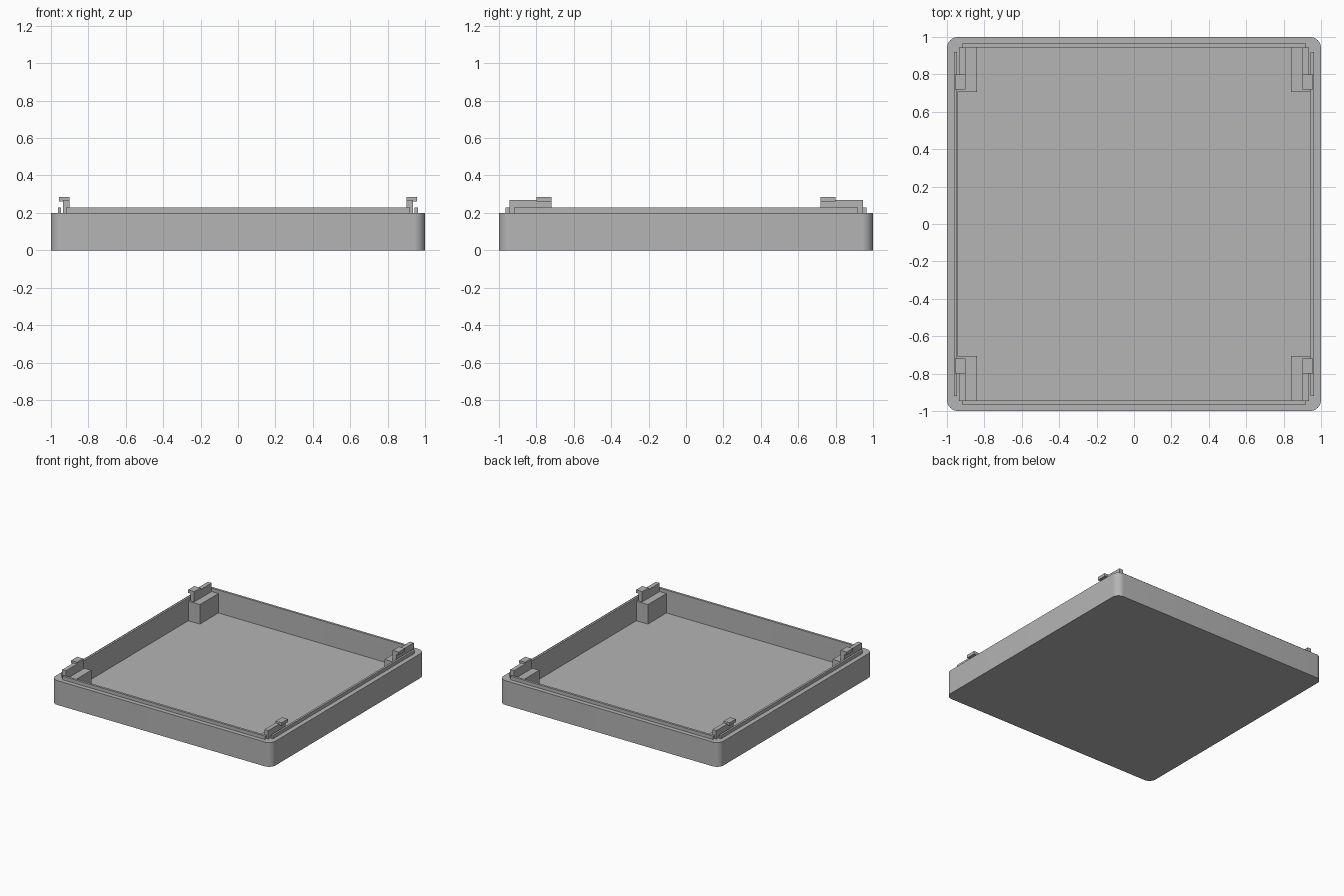
import bpy, bmesh, math
from mathutils import Vector

default = bpy.data.objects.get("Cube")
if default:
    bpy.data.objects.remove(default, do_unlink=True)

# Single grey plastic
grey = bpy.data.materials.new("grey_plastic")
grey.use_nodes = True
colour = (0.46, 0.46, 0.46, 1)
grey.diffuse_color = colour
grey.node_tree.nodes["Principled BSDF"].inputs["Base Color"].default_value = colour


def add_box(bm, low, high):
    low, high = Vector(low), Vector(high)
    verts = bmesh.ops.create_cube(bm, size=1)["verts"]
    for v in verts:
        v.co = (low + high) / 2 + v.co * (high - low)
    return verts


def finish(bm, name):
    bmesh.ops.recalc_face_normals(bm, faces=bm.faces)
    mesh = bpy.data.meshes.new(name)
    bm.to_mesh(mesh)
    bm.free()
    mesh.materials.append(grey)
    obj = bpy.data.objects.new(name, mesh)
    bpy.context.collection.objects.link(obj)
    return obj


def box(name, low, high):
    bm = bmesh.new()
    # Sorting the limits lets mirrored parts share one description
    add_box(bm, [min(p) for p in zip(low, high)], [max(p) for p in zip(low, high)])
    return finish(bm, name)


RIM, FLOOR, INNER = 0.2, 0.04, 0.945

# Tray: rounded block with its top inset and sunk to the floor
bm = bmesh.new()
add_box(bm, (-1, -1, 0), (1, 1, RIM))
upright = [e for e in bm.edges if abs(e.verts[0].co.z - e.verts[1].co.z) > 0.1]
bmesh.ops.bevel(bm, geom=upright, offset=0.06, offset_type='OFFSET',
                segments=10, profile=0.5, affect='EDGES')
bm.normal_update()
top = max(bm.faces, key=lambda f: f.calc_center_median().z)
bmesh.ops.inset_region(bm, faces=[top], thickness=1 - INNER, use_even_offset=True)
sunk = bmesh.ops.extrude_discrete_faces(bm, faces=[top])["faces"][0]
bmesh.ops.translate(bm, verts=sunk.verts, vec=(0, 0, FLOOR - RIM))
tray = finish(bm, "tray")
bpy.context.view_layer.objects.active = tray
tray.select_set(True)
bpy.ops.object.shade_smooth_by_angle(angle=math.radians(30))

# Raised lips along the inner edge of the rim
for s, side, end in ((1, "left", "back"), (-1, "right", "front")):
    box(side + "_lip", (s * INNER, -0.92, RIM - 0.01), (s * 0.962, 0.92, 0.228))
    box(end + "_lip", (-0.92, s * INNER, RIM - 0.01), (0.92, s * 0.964, 0.228))

# Corner blocks, each carrying a rail that ends in a hooked snap clip
for sx, side in ((1, "left"), (-1, "right")):
    for sy, end in ((1, "back"), (-1, "front")):
        tag = end + "_" + side
        box(tag + "_corner_block", (sx * 0.84, sy * 0.705, FLOOR - 0.01),
            (sx * 0.95, sy * 0.95, RIM))
        box(tag + "_clip_rail", (sx * 0.902, sy * 0.8, RIM - 0.01),
            (sx * 0.936, sy * 0.945, 0.27))
        box(tag + "_clip_post", (sx * 0.902, sy * 0.72, RIM - 0.01),
            (sx * 0.936, sy * 0.8, 0.27))
        box(tag + "_clip_hook", (sx * 0.902, sy * 0.72, 0.26),
            (sx * 0.957, sy * 0.8, 0.285))
